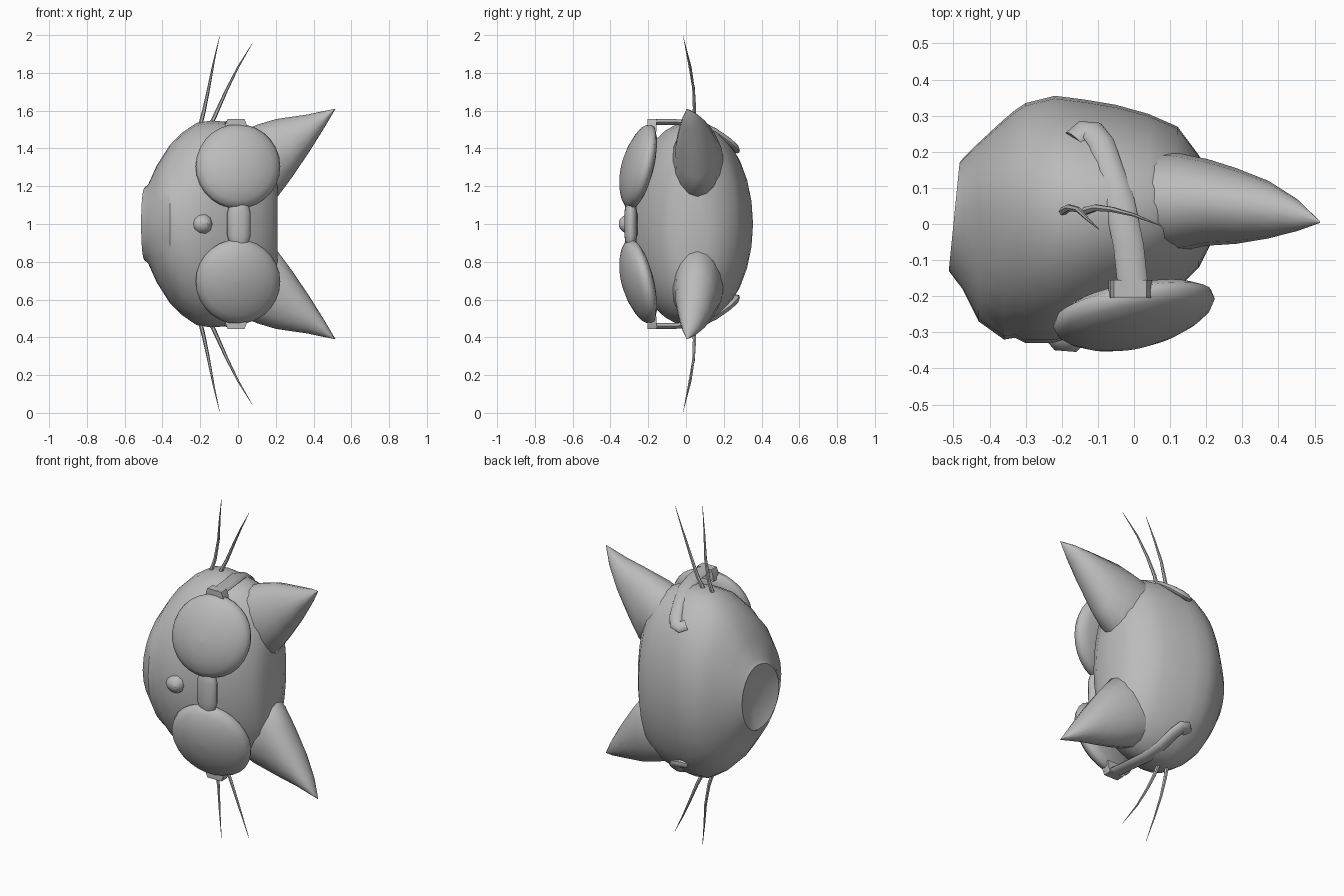
import bpy, bmesh, math
from math import sin, cos, pi
from mathutils import Vector

if "Cube" in bpy.data.objects:
    bpy.data.objects.remove(bpy.data.objects["Cube"])

gray = bpy.data.materials.new("plain_gray")
gray.use_nodes = True
gray.diffuse_color = (0.5, 0.5, 0.5, 1)
gray.node_tree.nodes["Principled BSDF"].inputs["Base Color"].default_value = (0.5, 0.5, 0.5, 1)


def loft(name, rings, mirror=False, sharp=50):
    """Skin closed rings of points, cap both ends; local z is the sideways axis of the head."""
    bm = bmesh.new()
    loops = [[bm.verts.new(p) for p in ring] for ring in rings]
    n = len(loops[0])
    for a, b in zip(loops, loops[1:]):
        for i in range(n):
            j = (i + 1) % n
            bm.faces.new((a[i], a[j], b[j], b[i]))
    for end in (loops[0], loops[-1]):
        bm.faces.new(end)
    bmesh.ops.remove_doubles(bm, verts=bm.verts, dist=0.0005)
    bmesh.ops.recalc_face_normals(bm, faces=bm.faces)
    mesh = bpy.data.meshes.new(name)
    bm.to_mesh(mesh)
    bm.free()
    mesh.materials.append(gray)
    obj = bpy.data.objects.new(name, mesh)
    obj.location.z = 1
    bpy.context.collection.objects.link(obj)
    if mirror:
        mod = obj.modifiers.new("mirror", "MIRROR")
        mod.use_axis = (False, False, True)
        mod.use_mirror_merge = False
    bpy.ops.object.select_all(action="DESELECT")
    obj.select_set(True)
    bpy.context.view_layer.objects.active = obj
    bpy.ops.object.shade_smooth_by_angle(angle=math.radians(sharp))
    return obj


def angles(n):
    return [2 * pi * i / n for i in range(n)]


def sweep(name, path, sizes, outward, sides=8):
    """Tube along a path; sizes are (width, thickness) with thickness along outward."""
    pts = [Vector(p) for p in path]
    rings = []
    for i, p in enumerate(pts):
        t = (pts[min(i + 1, len(pts) - 1)] - pts[max(i - 1, 0)]).normalized()
        side = t.cross(outward(p)).normalized()
        up = side.cross(t)
        w, h = sizes[i]
        rings.append([p + side * w * cos(a) + up * h * sin(a) for a in angles(sides)])
    return loft(name, rings, mirror=True)


# Head: rows of x, half width, front y, back y, running from neck to crown
HEAD = [(-0.47, 0.12, -0.06, 0.10), (-0.50, 0.19, -0.13, 0.17), (-0.475, 0.21, -0.18, 0.18),
        (-0.43, 0.31, -0.27, 0.225), (-0.36, 0.42, -0.32, 0.29), (-0.33, 0.45, -0.315, 0.315),
        (-0.30, 0.48, -0.33, 0.335), (-0.22, 0.535, -0.33, 0.355), (-0.14, 0.548, -0.31, 0.345),
        (-0.05, 0.54, -0.27, 0.33), (0.04, 0.52, -0.23, 0.305), (0.12, 0.47, -0.18, 0.27),
        (0.18, 0.38, -0.12, 0.19), (0.21, 0.26, -0.06, 0.12)]
rings = []
for k, (x, w, front, back) in enumerate(HEAD):
    mid = 0.04
    tilt = 0.1 if k < 2 else 0
    ring = []
    for a in angles(28):
        y = mid + cos(a) * ((back - mid) if cos(a) > 0 else (mid - front))
        ring.append((x + tilt * y, y, w * sin(a)))
    rings.append(ring)
loft("head", rings, sharp=40)

# Ears: rows of x, inner side, outer side, front y, back y
EAR = [(0.02, 0.14, 0.49, -0.08, 0.20), (0.10, 0.13, 0.525, -0.08, 0.20),
       (0.20, 0.14, 0.555, -0.06, 0.18), (0.28, 0.245, 0.567, -0.055, 0.155),
       (0.37, 0.375, 0.58, -0.04, 0.12), (0.45, 0.50, 0.597, -0.02, 0.07),
       (0.515, 0.607, 0.61, 0.003, 0.008)]
rings = []
for x, inner, outer, front, back in EAR:
    ring = []
    for a in angles(16):
        lean = 0.5 * (1 - sin(a)) * 0.02
        ring.append((x + lean * (0.51 - x), (front + back) / 2 + (back - front) / 2 * cos(a),
                     (inner + outer) / 2 + (outer - inner) / 2 * sin(a)))
    rings.append(ring)
loft("ears", rings, mirror=True, sharp=60)

# Nose: small tapered bump
NOSE = [(0.055, 0.06, -0.30), (0.05, 0.045, -0.33), (0.03, 0.022, -0.352)]
loft("nose", [[(-0.19 + r * cos(a), y - 0.08 * r * cos(a), s * sin(a)) for a in angles(10)]
              for r, s, y in NOSE])

# Spectacle lenses: pillow-shaped discs slanted back towards the sides
LENS = [(0.001, 0.092), (0.07, 0.087), (0.13, 0.072), (0.18, 0.05), (0.212, 0.026), (0.224, 0),
        (0.214, -0.024), (0.17, -0.045), (0.10, -0.06), (0.001, -0.07)]
loft("lenses", [[(r * cos(a), -0.245 - h + 0.17 * r * cos(a) + 0.22 * r * sin(a), 0.305 + r * sin(a))
                 for a in angles(28)] for r, h in LENS], mirror=True, sharp=60)

# Bridge between the lenses, pinched at its ends
BRIDGE = [(-0.11, 0.045), (-0.085, 0.055), (-0.06, 0.062), (0.06, 0.062), (0.085, 0.055), (0.11, 0.045)]
loft("bridge", [[(0.005 + r * cos(a), -0.292 + 0.55 * r * sin(a), w) for a in angles(12)]
                for w, r in BRIDGE], sharp=60)

# Hinges at the outer edge of each lens
HINGE = [(0.49, 0.06), (0.53, 0.055), (0.555, 0.045)]
loft("hinges", [[(-0.01 + sx * s, -0.18 + sy * 0.025, w) for sx, sy in
                 ((-1, -1), (1, -1), (1, 1), (-1, 1))] for w, s in HINGE], mirror=True, sharp=30)

# Spectacle arms with hooked ends
ARM = [(0, -0.2, 0.54), (-0.015, -0.06, 0.54), (-0.04, 0.06, 0.53), (-0.065, 0.15, 0.492),
       (-0.09, 0.225, 0.44), (-0.115, 0.258, 0.41), (-0.14, 0.26, 0.40), (-0.165, 0.235, 0.41)]
sweep("spectacle_arms", ARM, [(0.042, 0.016)] * 3 + [(0.036, 0.018)] * 3 + [(0.033, 0.02)] * 2,
      lambda p: Vector((0, max(p.y, 0) * 1.5, p.z)), sides=10)

# Whiskers: two thin tapered strands on each cheek
TAPER = [(r, r) for r in (0.012, 0.01, 0.008, 0.005, 0.001)]
for name, path in (
    ("lower_whiskers", [(-0.205, 0.03, 0.5), (-0.18, 0.045, 0.6), (-0.155, 0.04, 0.72),
                        (-0.13, 0.015, 0.85), (-0.097, -0.015, 0.995)]),
    ("upper_whiskers", [(-0.155, 0.03, 0.5), (-0.105, 0.045, 0.61), (-0.06, 0.04, 0.71),
                        (0.0, 0.025, 0.83), (0.075, -0.005, 0.955)])):
    sweep(name, path, TAPER, lambda p: Vector((0, 1, 0)), sides=6)
